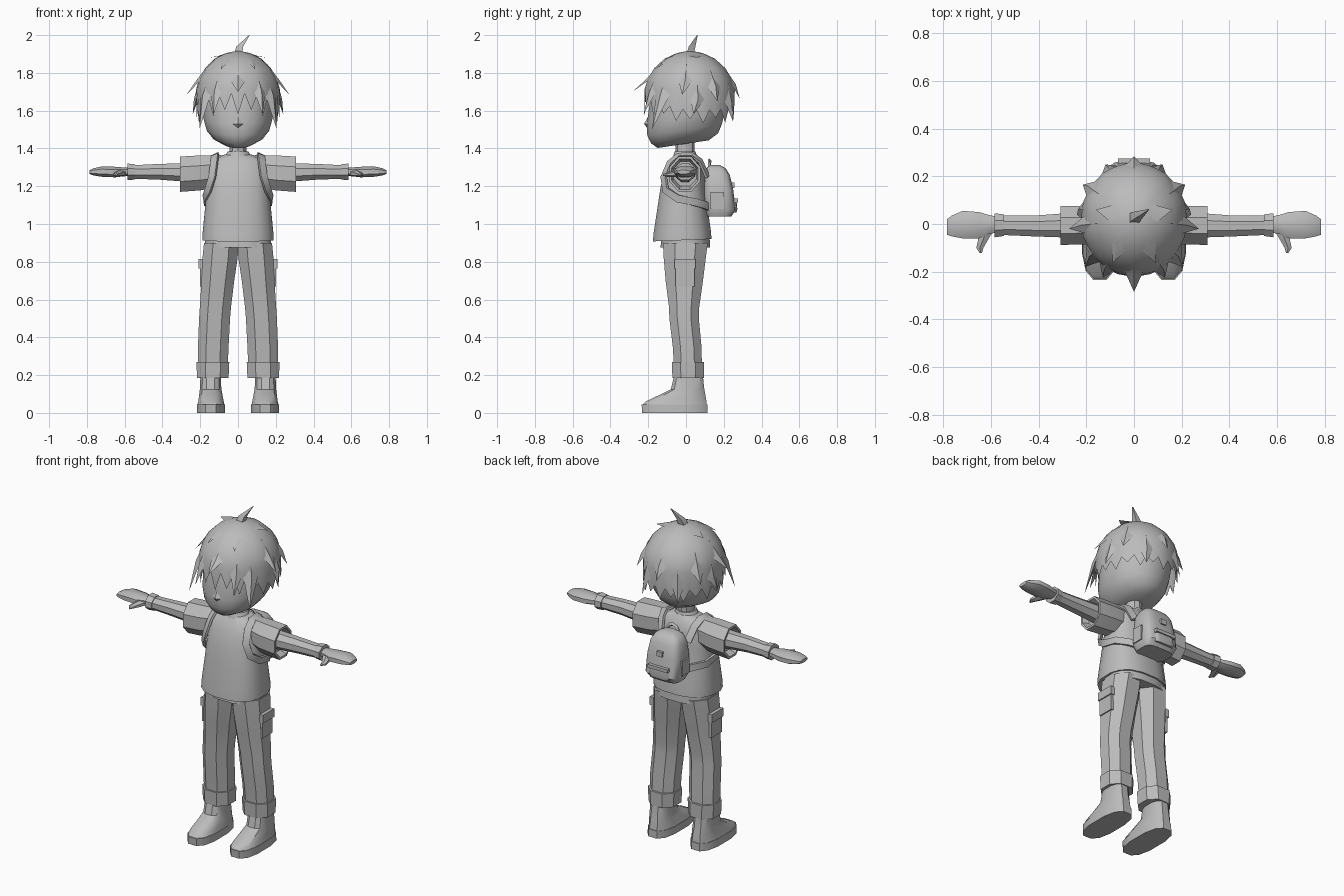
import bpy, bmesh, math
from mathutils import Vector

mat = bpy.data.materials.new("plain grey")
mat.diffuse_color = (0.5, 0.5, 0.5, 1)


def finish(name, bm, mirror=False, angle=35):
    bmesh.ops.recalc_face_normals(bm, faces=bm.faces[:])
    me = bpy.data.meshes.new(name)
    bm.to_mesh(me)
    bm.free()
    me.materials.append(mat)
    me.shade_smooth()
    me.set_sharp_from_angle(angle=math.radians(angle))
    ob = bpy.data.objects.new(name, me)
    bpy.context.collection.objects.link(ob)
    if mirror:
        m = ob.modifiers.new("mirror", 'MIRROR')
        m.use_mirror_merge = False
    return ob


def skin(bm, loops):
    """Join point loops into a closed tube with end caps."""
    rows = [[bm.verts.new(p) for p in loop] for loop in loops]
    n = len(rows[0])
    for a, b in zip(rows, rows[1:]):
        for i in range(n):
            j = (i + 1) % n
            bm.faces.new((a[i], a[j], b[j], b[i]))
    bm.faces.new(rows[0][::-1])
    bm.faces.new(rows[-1])


def loft(name, axis, rings, n=8, p=2.4, mirror=False, tilt=0, angle=35):
    """Rings are (t, a0, a1, b0, b1): position on the axis and extents across it."""
    angs = [2 * math.pi * (i + 0.5) / n for i in range(n)]
    f = lambda v: math.copysign(abs(v) ** (2 / p), v) if abs(v) > 1e-6 else 0.0
    us, vs = [f(math.cos(a)) for a in angs], [f(math.sin(a)) for a in angs]
    mu, mv = max(us), max(vs)
    loops = []
    for t, a0, a1, b0, b1 in rings:
        loop = []
        for u, v in zip(us, vs):
            a = (a0 + a1) / 2 + (a1 - a0) / 2 * u / mu
            b = (b0 + b1) / 2 + (b1 - b0) / 2 * v / mv
            loop.append({'z': (a, b, t + tilt * b), 'x': (t, a, b), 'y': (a, t, b)}[axis])
        loops.append(loop)
    bm = bmesh.new()
    skin(bm, loops)
    return finish(name, bm, mirror, angle)


def box(name, x, y, z, mirror=False):
    return loft(name, 'z', [(z[0], *x, *y), (z[1], *x, *y)], n=4, mirror=mirror)


# Head, with a jaw that rises towards the back
loft("head", 'z', [(1.425, -.07, .07, -.15, .12), (1.455, -.13, .13, -.185, .17),
                   (1.50, -.165, .165, -.205, .19), (1.56, -.182, .182, -.207, .205),
                   (1.65, -.19, .19, -.195, .215), (1.77, -.175, .175, -.17, .2),
                   (1.86, -.1, .1, -.09, .12)], n=20, p=2.1, tilt=.15, angle=40)
bm = bmesh.new()
vs = [bm.verts.new(v) for v in ((0, -.2, 1.57), (-.05, -.195, 1.53), (.05, -.195, 1.53), (0, -.222, 1.53), (0, -.2, 1.50))]
for q in ((0, 1, 3), (0, 3, 2), (1, 4, 3), (2, 3, 4)):
    bm.faces.new([vs[i] for i in q])
finish("nose", bm)
loft("neck", 'z', [(1.31, -.045, .045, -.055, .045), (1.48, -.045, .045, -.055, .045)], n=10, p=2)
loft("collar", 'z', [(1.33, -.085, .085, -.075, .06), (1.372, -.062, .062, -.064, .054),
                     (1.385, -.054, .054, -.06, .05)], n=12, p=2)


# Hair: a cap with a zigzag hem, then loose locks
def surf(deg, z, k=1.0):
    t, d = math.radians(deg), z - 1.67
    s = math.sqrt(max(0, 1 - (d / .245) ** 2)) if d > 0 else 1 + .6 * d
    return Vector((.225 * s * k * math.sin(t), .02 - .24 * s * k * math.cos(t), z))


N = 40
bm = bmesh.new()
top = bm.verts.new((0, .02, 1.918))
rows = [[bm.verts.new(surf(360 * i / N, z, 1.012 if i % 4 == 0 else 1)) for i in range(N)]
        for z in (1.905, 1.875, 1.825, 1.77, 1.715)]
hem = []
for i in range(N):
    deg = 360 * i / N
    c = math.cos(math.radians(deg))
    tip = 1.53 + (.05 * c if c > 0 else -.01 * c) + (.025 if i % 4 == 2 else 0)
    z = tip if i % 2 == 0 else tip + (.11 if c > .5 else .07)
    hem.append(bm.verts.new(surf(deg, z, 1.05 if i % 2 == 0 else 1.0)))
rows.append(hem)
for i in range(N):
    j = (i + 1) % N
    bm.faces.new((top, rows[0][i], rows[0][j]))
    for a, b in zip(rows, rows[1:]):
        bm.faces.new((a[i], b[i], b[j], a[j]))
finish("hair_cap", bm, angle=40)

bm = bmesh.new()


def lock(deg, z_top, z_side, width, tip):
    v = [bm.verts.new(p) for p in (surf(deg, z_top, 1.0), surf(deg - width, z_side, .99),
                                   surf(deg + width, z_side, .99), tip, surf(deg, z_side, 1.06))]
    for q in ((0, 1, 4), (0, 4, 2), (1, 3, 4), (4, 3, 2), (1, 2, 3)):
        bm.faces.new([v[i] for i in q])


for deg, zt, zs, w, tip in ((0, 1.87, 1.76, 11, (0, -.285, 1.70)),
                            (32, 1.80, 1.70, 9, (.13, -.225, 1.58)),
                            (52, 1.82, 1.68, 11, (.205, -.18, 1.50)),
                            (84, 1.85, 1.76, 10, (.272, -.02, 1.685)),
                            (100, 1.74, 1.66, 9, (.24, .04, 1.58)),
                            (124, 1.82, 1.73, 10, (.215, .165, 1.65)),
                            (152, 1.74, 1.65, 10, (.12, .25, 1.54)),
                            (180, 1.83, 1.74, 10, (0, .285, 1.66)),
                            (105, 1.907, 1.89, 22, (.16, .06, 1.88)),
                            (30, 1.9, 1.87, 14, (.09, -.165, 1.82))):
    lock(deg, zt, zs, w, tip)
finish("hair_locks", bm, mirror=True, angle=25)
loft("hair_tuft", 'z', [(1.89, -.025, .02, .0, .04), (1.94, -.008, .028, .015, .05),
                        (2.0, .058, .062, .058, .062)], n=4)

# Shirt, sleeves and the undershirt band
loft("shirt", 'z', [(.915, -.188, .188, -.175, .135), (.955, -.187, .187, -.172, .132),
                    (1.1, -.173, .173, -.15, .112), (1.2, -.164, .164, -.135, .1),
                    (1.29, -.158, .158, -.108, .095), (1.34, -.145, .145, -.08, .075),
                    (1.368, -.07, .07, -.06, .055)], n=16, p=2.5, tilt=.04, angle=40)
loft("undershirt_band", 'z', [(.875, -.176, .176, -.135, .128), (.93, -.176, .176, -.13, .125)], n=16, p=2.5)
loft("sleeve", 'x', [(.09, -.06, .06, 1.2, 1.365), (.2, -.085, .075, 1.178, 1.363),
                     (.308, -.088, .076, 1.17, 1.357), (.308, -.076, .064, 1.183, 1.344),
                     (.27, -.065, .055, 1.2, 1.33)], mirror=True, n=8, p=2)

# Arms and hands
loft("arm", 'x', [(.25, -.058, .048, 1.222, 1.322), (.42, -.052, .035, 1.235, 1.318),
                  (.575, -.045, .035, 1.24, 1.31)], mirror=True, n=8, p=2)
loft("wrist_band", 'x', [(.545, -.05, .04, 1.235, 1.316), (.585, -.056, .045, 1.233, 1.32),
                         (.585, -.042, .032, 1.248, 1.302)], mirror=True, n=8, p=2)
loft("hand", 'x', [(.57, -.035, .03, 1.255, 1.3), (.61, -.042, .038, 1.252, 1.3),
                   (.65, -.06, .05, 1.247, 1.303), (.72, -.06, .055, 1.25, 1.305),
                   (.765, -.052, .035, 1.257, 1.295), (.785, -.045, .02, 1.265, 1.285)],
     mirror=True, n=8, p=2.3)
loft("thumb", 'y', [(-.02, .585, .65, 1.252, 1.29), (-.07, .615, .655, 1.248, 1.28),
                    (-.1, .632, .662, 1.25, 1.272), (-.122, .638, .648, 1.255, 1.265)],
     mirror=True, n=6, p=2)

# Trousers, turn-ups and side pockets
loft("trouser_leg", 'z', [(.22, .055, .212, -.062, .085), (.35, .05, .212, -.07, .082),
                          (.5, .042, .206, -.088, .068), (.56, .037, .202, -.09, .07),
                          (.7, .02, .193, -.108, .09), (.82, .002, .188, -.118, .105),
                          (.9, -.002, .18, -.122, .115)], mirror=True, n=8, p=2.3)
loft("turn_up", 'z', [(.185, .05, .217, -.072, .096), (.27, .046, .22, -.075, .096),
                      (.27, .06, .206, -.06, .08)], mirror=True, n=8, p=2.3)
box("side_pocket", (.17, .202), (-.055, .045), (.67, .81), mirror=True)
box("pocket_flap", (.17, .209), (-.06, .05), (.765, .815), mirror=True)

# Shoes
loft("shoe", 'z', [(.045, .072, .214, -.228, .11), (.062, .076, .21, -.21, .108),
                   (.1, .083, .205, -.13, .102), (.125, .088, .202, -.08, .097),
                   (.21, .092, .198, -.06, .088)], mirror=True, n=12, p=2.7)
loft("sole", 'z', [(0, .07, .218, -.232, .115), (.045, .07, .216, -.235, .114)], mirror=True, n=12, p=2.7)

# Backpack
loft("backpack", 'z', [(1.04, -.095, .095, .11, .24), (1.075, -.11, .11, .093, .264),
                       (1.18, -.107, .107, .093, .25), (1.26, -.095, .095, .098, .232),
                       (1.295, -.075, .075, .108, .21), (1.312, -.04, .04, .125, .18)], n=16, p=4, angle=40)
loft("backpack_pocket", 'z', [(1.06, -.06, .06, .22, .267), (1.08, -.065, .065, .22, .272),
                              (1.13, -.06, .06, .22, .266)], n=12, p=5)
box("pocket_lid", (-.067, .067), (.22, .275), (1.115, 1.135))
box("backpack_buckle", (-.018, .018), (.22, .256), (1.19, 1.22))
box("backpack_side_pouch", (.09, .116), (.13, .2), (1.08, 1.17), mirror=True)


def ribbon(name, pts, half, thick, mirror=False):
    pts = [Vector(p) for p in pts]
    loops = []
    for i, p in enumerate(pts):
        t = (pts[min(i + 1, len(pts) - 1)] - pts[max(i - 1, 0)]).normalized()
        out = p - Vector((.4 * p.x, 0, min(p.z, 1.22)))
        out = (out - t * out.dot(t)).normalized()
        w, o = t.cross(out) * half, out * thick
        loops.append([p + w - o, p + w + o, p - w + o, p - w - o])
    bm = bmesh.new()
    skin(bm, loops)
    finish(name, bm, mirror, 45)


# Shoulder straps and carrying handle
ribbon("shoulder_strap", [(.09, .115, 1.25), (.11, .075, 1.335), (.12, .03, 1.366), (.122, -.04, 1.362),
                          (.126, -.085, 1.325), (.136, -.118, 1.25), (.158, -.108, 1.18),
                          (.178, -.045, 1.135), (.172, .05, 1.115), (.12, .1, 1.1), (.09, .12, 1.09)],
       .02, .007, mirror=True)
ribbon("carry_handle", [(.035 * math.cos(a), .125, 1.3 + .038 * math.sin(a))
                        for a in [math.pi * i / 6 for i in range(7)]], .008, .005)
